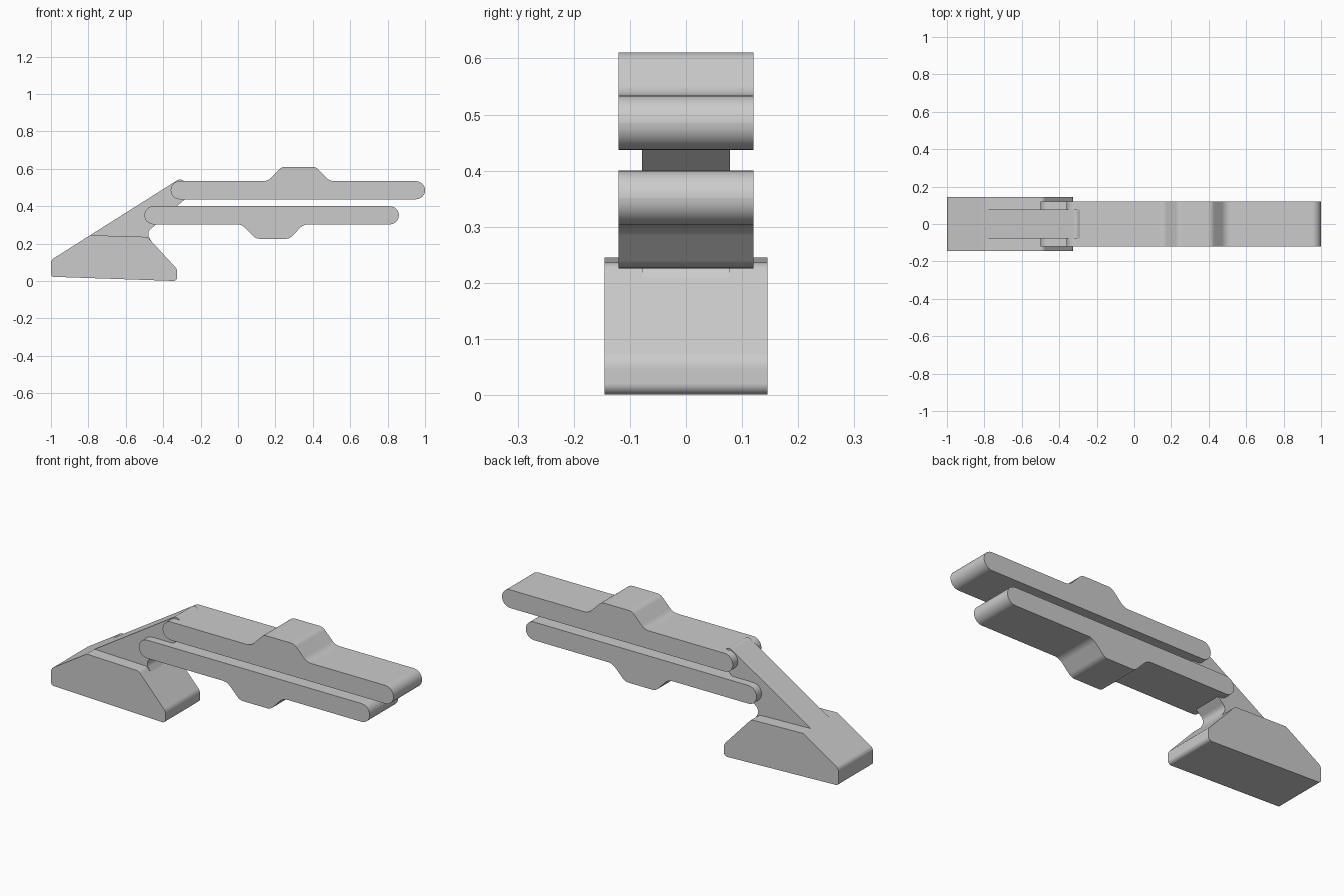
import bpy, bmesh, math
from mathutils import Vector

if "Cube" in bpy.data.objects:
    bpy.data.objects.remove(bpy.data.objects["Cube"])


def fillet(corners, steps=8):
    """Round each (x, z, radius) corner of a closed outline with an arc."""
    out = []
    n = len(corners)
    for i, (x, z, r) in enumerate(corners):
        p = Vector((x, z))
        if r == 0:
            out.append(p)
            continue
        a = (Vector(corners[i - 1][:2]) - p).normalized()
        b = (Vector(corners[(i + 1) % n][:2]) - p).normalized()
        half = a.angle(b) / 2
        centre = p + (a + b).normalized() * (r / math.sin(half))
        start = p + a * (r / math.tan(half)) - centre
        end = p + b * (r / math.tan(half)) - centre
        sweep = start.angle_signed(end)
        a0 = math.atan2(start.y, start.x)
        for k in range(steps + 1):
            t = a0 - sweep * k / steps
            out.append(centre + r * Vector((math.cos(t), math.sin(t))))
    return out


def extrude_profile(name, corners, half_width):
    """Solid made from an x-z outline, centred on y = 0."""
    bm = bmesh.new()
    verts = [bm.verts.new((p.x, -half_width, p.y)) for p in fillet(corners)]
    face = bm.faces.new(verts)
    res = bmesh.ops.extrude_face_region(bm, geom=[face])
    moved = [v for v in res["geom"] if isinstance(v, bmesh.types.BMVert)]
    bmesh.ops.translate(bm, verts=moved, vec=(0, 2 * half_width, 0))
    bmesh.ops.remove_doubles(bm, verts=bm.verts, dist=1e-5)
    bmesh.ops.recalc_face_normals(bm, faces=bm.faces)
    mesh = bpy.data.meshes.new(name)
    bm.to_mesh(mesh)
    bm.free()
    obj = bpy.data.objects.new(name, mesh)
    bpy.context.collection.objects.link(obj)
    bpy.ops.object.select_all(action='DESELECT')
    obj.select_set(True)
    bpy.context.view_layer.objects.active = obj
    bpy.ops.object.shade_smooth_by_angle(angle=math.radians(30))
    mod = obj.modifiers.new("flat_faces", 'WEIGHTED_NORMAL')
    mod.keep_sharp = True
    return obj


# Wide foot block
extrude_profile("foot", [
    (-1.0, 0.023, 0.015), (-0.325, 0.0, 0.02), (-0.325, 0.063, 0.04),
    (-0.485, 0.236, 0.03), (-0.79, 0.245, 0), (-1.0, 0.112, 0.03)], 0.145)

# Slanted arm rising out of the foot, flush with its sloping back
extrude_profile("arm", [
    (-0.79, 0.245, 0), (-0.72, 0.15, 0), (-0.5, 0.15, 0), (-0.455, 0.2, 0),
    (-0.49, 0.258, 0.035), (-0.275, 0.445, 0.02), (-0.28, 0.53, 0.015),
    (-0.312, 0.547, 0.025)], 0.078)

# Upper bar: round ends and a raised block in the middle
R = 0.0484
half_bar = [(0.195, 0.534, 0.06), (0.09, 0.611, 0.05)]
upper = [(-0.36, 0.437, R), (-0.36, 0.534, R), (0.14 + 0.02, 0.534, 0.06),
         (0.235, 0.611, 0.045), (0.415, 0.611, 0.045), (0.49, 0.534, 0.06),
         (1.0, 0.534, R), (1.0, 0.437, R)]
extrude_profile("upper_bar", upper, 0.12)

# Lower bar: the same shape flipped and set back
lower = [(x - 0.14, 0.837 - z, r) for x, z, r in upper]
extrude_profile("lower_bar", lower, 0.12)
